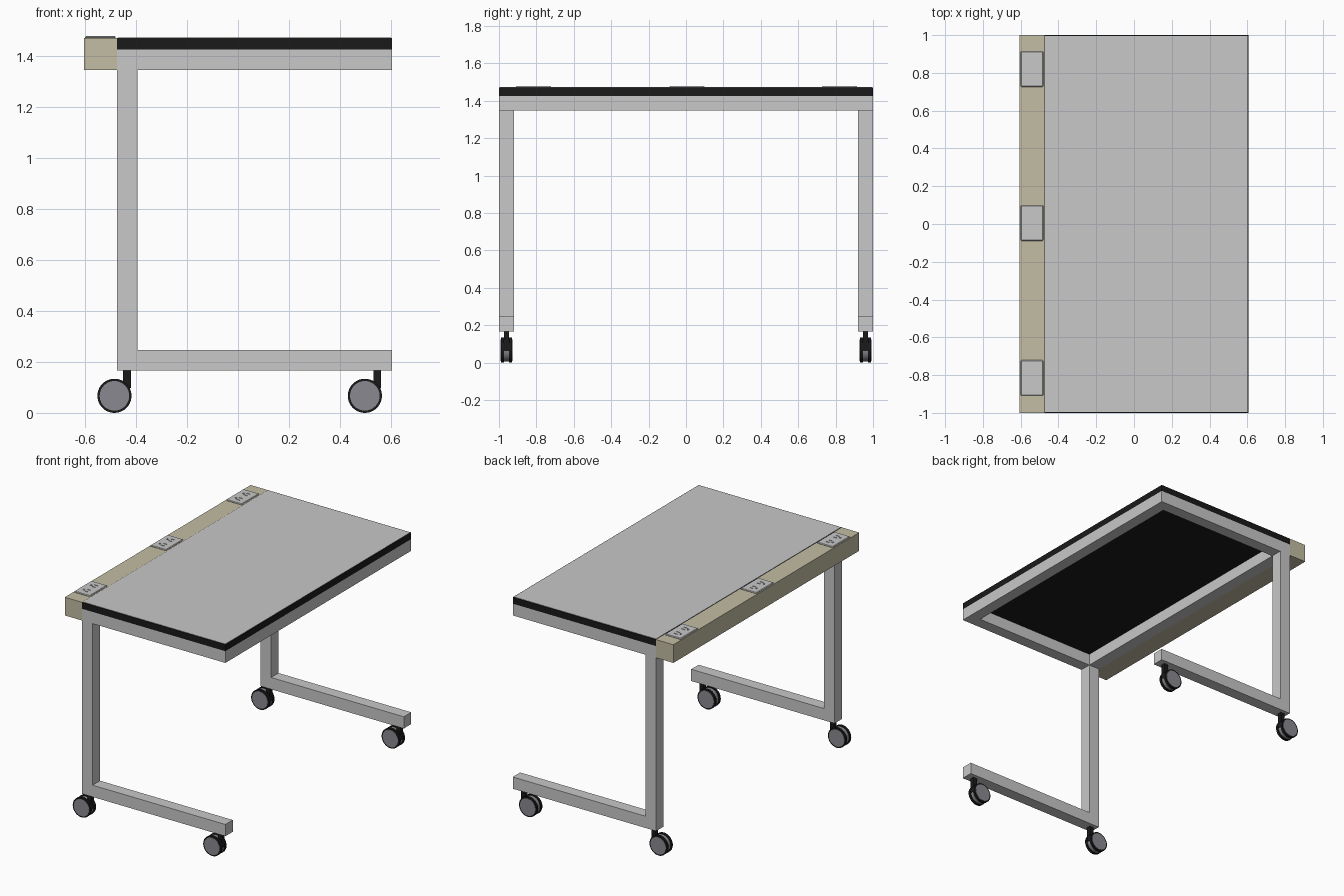
import bpy, bmesh, math
from mathutils import Matrix, Vector

if "Cube" in bpy.data.objects:
    bpy.data.objects.remove(bpy.data.objects["Cube"])


def material(name, rgb):
    m = bpy.data.materials.new(name)
    m.diffuse_color = (*rgb, 1)
    m.use_nodes = True
    m.node_tree.nodes["Principled BSDF"].inputs["Base Color"].default_value = m.diffuse_color
    return m


STEEL = material("light grey", (0.58, 0.58, 0.58))
BLACK = material("black", (0.01, 0.01, 0.01))
TAN = material("tan", (0.55, 0.51, 0.37))
WHEEL = material("wheel grey", (0.25, 0.25, 0.28))


def finish(name, bm, mat):
    bmesh.ops.recalc_face_normals(bm, faces=bm.faces)
    me = bpy.data.meshes.new(name)
    bm.to_mesh(me)
    bm.free()
    me.materials.append(mat)
    ob = bpy.data.objects.new(name, me)
    bpy.context.collection.objects.link(ob)
    return ob


def add_box(bm, x, y, z):
    centre = Vector([(a + b) / 2 for a, b in (x, y, z)])
    size = [b - a for a, b in (x, y, z)]
    bmesh.ops.create_cube(bm, size=1, matrix=Matrix.Translation(centre) @ Matrix.Diagonal((*size, 1)))


def box(name, x, y, z, mat):
    bm = bmesh.new()
    add_box(bm, x, y, z)
    return finish(name, bm, mat)


def disc(name, x, y, z, r, depth, mat):
    bm = bmesh.new()
    bmesh.ops.create_cone(bm, cap_ends=True, segments=40, radius1=r, radius2=r, depth=depth,
                          matrix=Matrix.Translation((x, y, z)) @ Matrix.Rotation(math.pi / 2, 4, 'X'))
    ob = finish(name, bm, mat)
    bpy.context.view_layer.objects.active = ob
    ob.select_set(True)
    bpy.ops.object.shade_smooth_by_angle(angle=math.radians(35))
    ob.select_set(False)
    return ob


X0, X1, W = -0.475, 0.605, 0.08

# Table top: dark slab with a thin grey sheet
box("top_slab", (X0, X1), (-1, 1), (1.43, 1.474), BLACK)
box("top_sheet", (X0 + 0.004, X1 - 0.004), (-0.995, 0.995), (1.473, 1.476), STEEL)

# Mitred ring frame under the top
bm = bmesh.new()
rings = []
for inset, z in ((0, 1.35), (0, 1.43), (W, 1.43), (W, 1.35)):
    a, b, c = X0 + inset, X1 - inset, 1 - inset
    rings.append([bm.verts.new(p) for p in ((a, -c, z), (b, -c, z), (b, c, z), (a, c, z))])
for i in range(4):
    for k in range(4):
        r, s = rings[i], rings[(i + 1) % 4]
        bm.faces.new((r[k], r[(k + 1) % 4], s[(k + 1) % 4], s[k]))
finish("top_frame", bm, STEEL)

# Power rail along the back edge
box("power_rail", (-0.605, X0), (-1, 1), (1.35, 1.474), TAN)

# Outlet plates: bevelled, each with two sunken sockets
for i, y in enumerate((-0.815, 0.005, 0.82)):
    plate = box(f"outlet_plate_{i + 1}", (-0.6, -0.48), (y - 0.094, y + 0.094), (1.472, 1.482), STEEL)
    bm = bmesh.new()
    for cy in (y - 0.04, y + 0.04):
        for dy in (-0.014, 0.014):
            add_box(bm, (-0.548, -0.522), (cy + dy - 0.003, cy + dy + 0.003), (1.476, 1.49))
        add_box(bm, (-0.568, -0.556), (cy - 0.006, cy + 0.006), (1.476, 1.49))
    cutter = finish(f"socket_cutter_{i + 1}", bm, STEEL)
    cutter.hide_render = True
    cutter.hide_viewport = True
    bev = plate.modifiers.new("soft_edge", 'BEVEL')
    bev.width, bev.segments = 0.004, 1
    cut = plate.modifiers.new("sockets", 'BOOLEAN')
    cut.object, cut.operation, cut.solver = cutter, 'DIFFERENCE', 'EXACT'

# Legs, feet and casters on both sides
for side, s in (("front", -1), ("back", 1)):
    ys = sorted((s * 0.92, s * 1.0))
    box(f"{side}_leg", (X0, X0 + W), ys, (0.25, 1.35), STEEL)
    box(f"{side}_foot", (X0, X1), ys, (0.17, 0.25), STEEL)
    y = s * 0.96
    for end, x in (("left", -0.485), ("right", 0.498)):
        n = f"{side}_{end}_caster"
        # stem and fork trailing the wheel
        box(n + "_stem", (x + 0.034, x + 0.064), (y - 0.014, y + 0.014), (0.1, 0.17), BLACK)
        box(n + "_arm", (x, x + 0.062), (y - 0.016, y + 0.016), (0.065, 0.125), BLACK)
        # wheel: grey tread between two dark rims with grey hub caps
        disc(n + "_tread", x, y, 0.07, 0.061, 0.034, WHEEL)
        for d in (-1, 1):
            disc(f"{n}_rim_{'a' if d < 0 else 'b'}", x, y + d * 0.022, 0.07, 0.067, 0.016, BLACK)
            disc(f"{n}_cap_{'a' if d < 0 else 'b'}", x, y + d * 0.026, 0.07, 0.058, 0.012, WHEEL)

# Rest the wheels on the ground
for ob in bpy.context.collection.objects:
    ob.location.z -= 0.003
